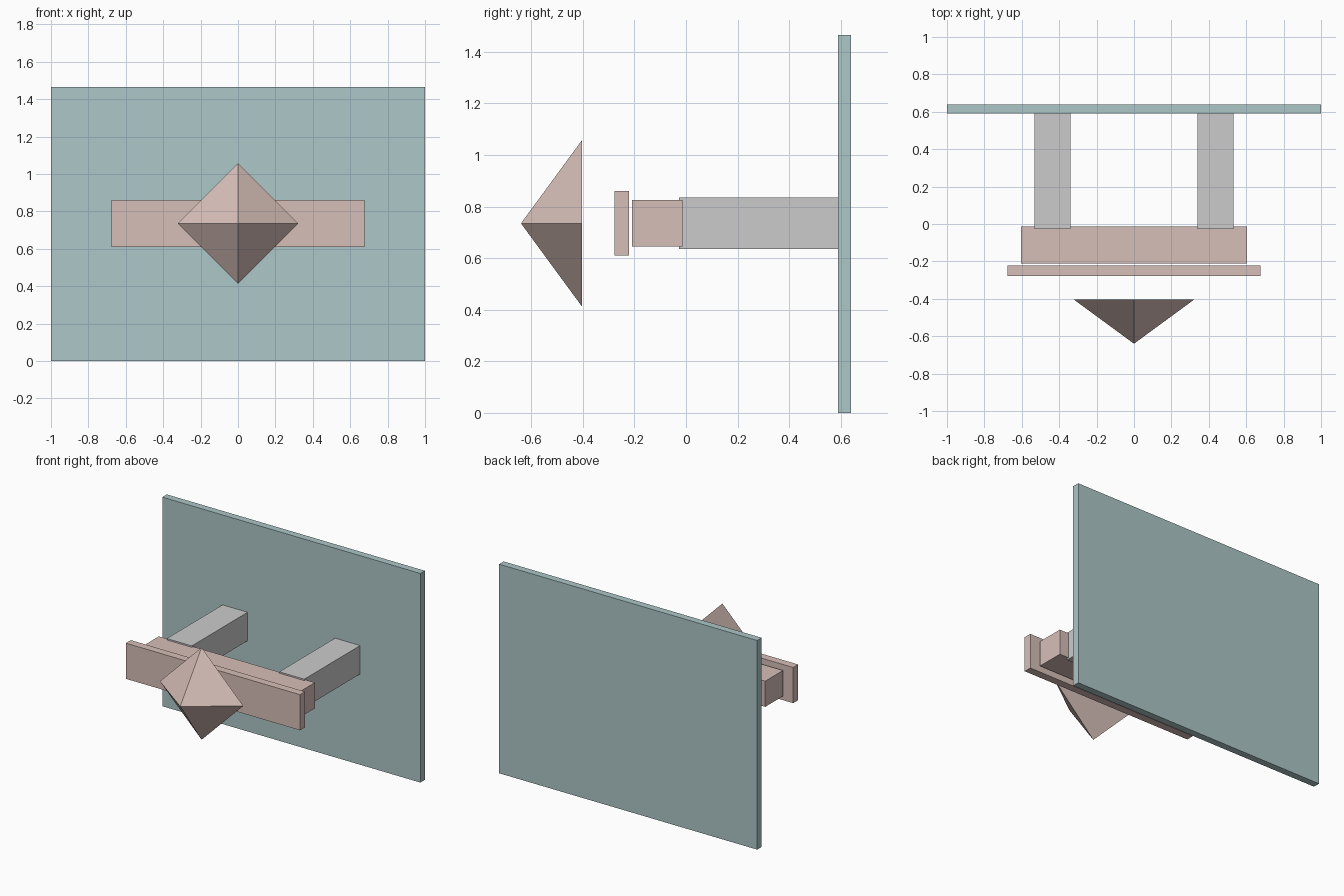
import bpy
import bmesh
import math
from mathutils import Matrix

if "Cube" in bpy.data.objects:
    bpy.data.objects.remove(bpy.data.objects["Cube"])


def material(name, color):
    mat = bpy.data.materials.new(name)
    mat.diffuse_color = color
    mat.use_nodes = True
    mat.node_tree.nodes["Principled BSDF"].inputs["Base Color"].default_value = mat.diffuse_color
    return mat


def finish(name, bm, mat):
    mesh = bpy.data.meshes.new(name)
    bm.to_mesh(mesh)
    bm.free()
    obj = bpy.data.objects.new(name, mesh)
    bpy.context.collection.objects.link(obj)
    if mat:
        mesh.materials.append(mat)
    return obj


def box(name, x, y, z, mat=None):
    """Box from (min, max) ranges on each axis."""
    bm = bmesh.new()
    center = [(a + b) / 2 for a, b in (x, y, z)]
    size = [b - a for a, b in (x, y, z)]
    bmesh.ops.create_cube(bm, size=1, matrix=Matrix.Translation(center) @ Matrix.Diagonal((*size, 1)))
    return finish(name, bm, mat)


teal = material("teal", (0.42, 0.57, 0.58, 1))
clay = material("clay", (0.68, 0.52, 0.48, 1))

# Upright panel at the back
box("back_panel", (-1, 1), (0.59, 0.64), (0, 1.465), teal)

# Two grey arms reaching forward, slightly sunk into the cross bar
for side, label in ((-1, "left"), (1, "right")):
    cx = side * 0.436
    box(f"{label}_arm", (cx - 0.097, cx + 0.097), (-0.027, 0.59), (0.635, 0.835))

# Cross bar and the wider plate in front of it
box("cross_bar", (-0.605, 0.605), (-0.21, -0.013), (0.645, 0.825), clay)
box("front_plate", (-0.675, 0.675), (-0.277, -0.222), (0.61, 0.86), clay)

# Floating four-sided spike pointing forward
bm = bmesh.new()
bmesh.ops.create_cone(
    bm, cap_ends=True, segments=4, radius1=0.323, radius2=0, depth=0.237,
    matrix=Matrix.Translation((0, -0.5215, 0.735)) @ Matrix.Rotation(math.pi / 2, 4, "X"))
bmesh.ops.remove_doubles(bm, verts=bm.verts, dist=1e-5)
finish("spike", bm, clay)
